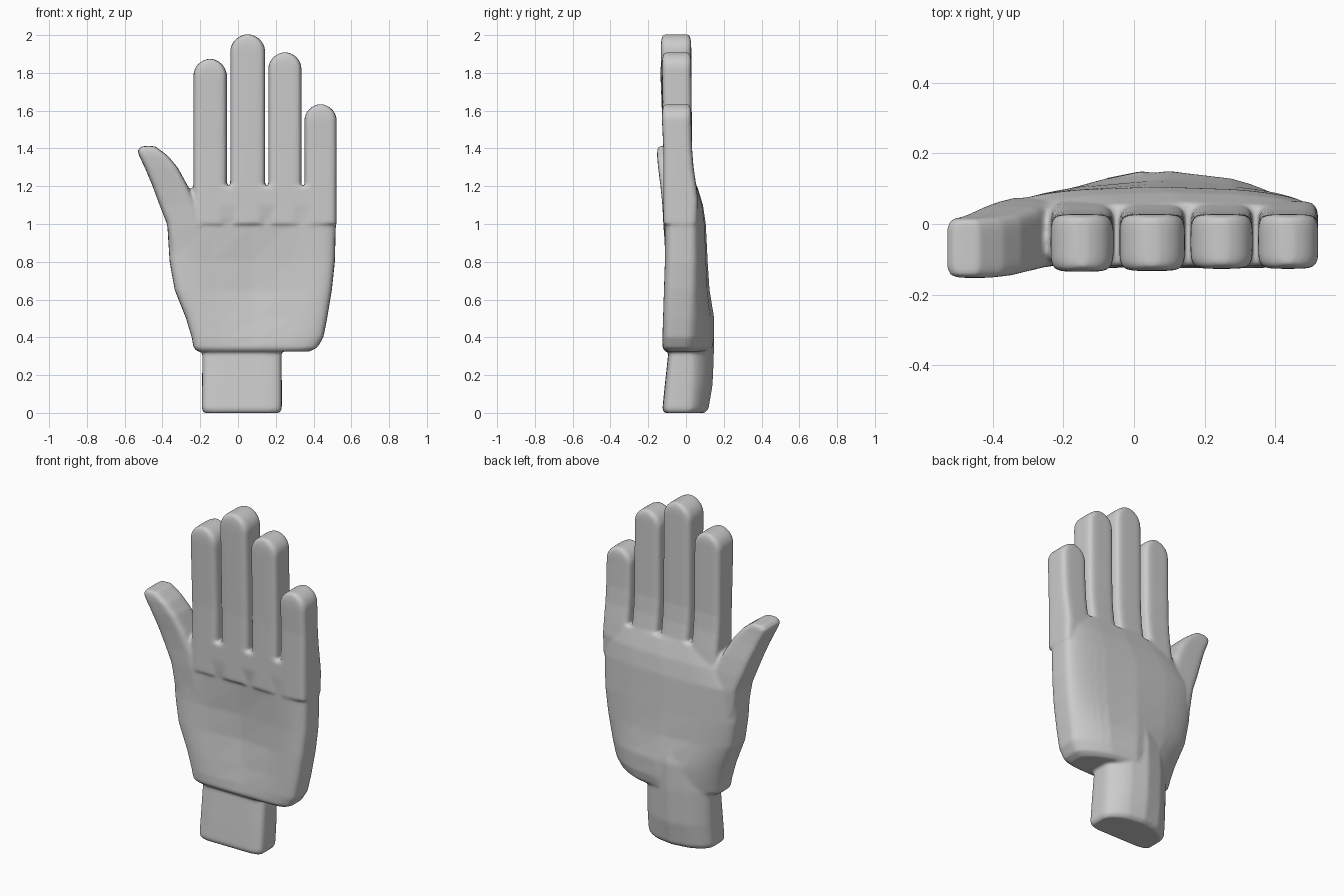
import bpy
import bmesh
from math import cos, sin, pi, sqrt, copysign

cube = bpy.data.objects.get("Cube")
if cube:
    bpy.data.objects.remove(cube, do_unlink=True)

RING_POINTS = 48


def rounded(value, power):
    """Push a sine or cosine outwards to give a rounded rectangle."""
    return copysign(abs(value) ** power, value)


def ring(bm, z, left, right, front, hollow, back, bulge, power=0.36):
    """Cross-section with an optional hollow front and arched back."""
    center, half = (left + right) / 2, (right - left) / 2
    middle = (front + back) / 2
    depth = (back - front) / 2
    verts = []
    for i in range(RING_POINTS):
        angle = 2 * pi * i / RING_POINTS
        u = rounded(cos(angle), power)
        v = rounded(sin(angle), power)
        arch = 1 - u * u
        reach = depth + bulge * arch if v > 0 else depth - hollow * arch * arch
        verts.append(bm.verts.new((center + half * u, middle + v * reach, z)))
    return verts


def loft(bm, sections):
    """Join cross-sections, bottom to top, into a closed solid."""
    rings = [ring(bm, *section) for section in sections]
    for low, high in zip(rings, rings[1:]):
        for i in range(RING_POINTS):
            j = (i + 1) % RING_POINTS
            bm.faces.new((low[i], low[j], high[j], high[i]))
    bm.faces.new(rings[0][::-1])
    bm.faces.new(rings[-1])


def finger(bm, left, right, top, front=-0.127):
    """Straight finger, thicker at the knuckle, with a half-round tip."""
    center, radius = (left + right) / 2, (right - left) / 2
    sections = [(z, left, right, -0.12, 0, back, 0)
                for z, back in ((1.0, 0.06), (1.12, 0.065), (1.2, 0.055),
                                (1.3, 0.04), (1.4, 0.032))]
    sections.append((top - radius, left, right, front, 0, 0.028, 0))
    for step in range(1, 9):
        rise = step / 8
        width = radius * max(sqrt(1 - rise * rise), 0.2)
        trim = 0.012 * rise ** 4
        sections.append((top - radius + radius * rise, center - width,
                         center + width, front + trim, 0, 0.028 - trim, 0))
    loft(bm, sections)


bm = bmesh.new()

# Wrist: flat front, arched back
loft(bm, [
    (0.0, -0.18, 0.22, -0.115, 0, 0.04, 0.06),
    (0.02, -0.192, 0.232, -0.125, 0, 0.05, 0.07),
    (0.15, -0.19, 0.232, -0.112, 0, 0.06, 0.082),
    (0.35, -0.188, 0.23, -0.09, 0, 0.065, 0.085),
    (0.5, -0.18, 0.23, -0.08, 0, 0.06, 0.09),
    (0.65, -0.15, 0.2, -0.06, 0, 0.05, 0.07),
])

# Palm: hollow in the middle, wide heel
loft(bm, [
    (0.325, -0.215, 0.38, -0.11, 0, 0.03, 0.09),
    (0.345, -0.235, 0.42, -0.125, 0, 0.04, 0.1),
    (0.4, -0.245, 0.452, -0.13, 0.01, 0.05, 0.1),
    (0.5, -0.275, 0.472, -0.13, 0.025, 0.06, 0.09),
    (0.65, -0.335, 0.497, -0.128, 0.042, 0.07, 0.055),
    (0.8, -0.362, 0.513, -0.122, 0.035, 0.075, 0.04),
    (1.0, -0.375, 0.518, -0.12, 0.015, 0.075, 0.03),
    (1.1, -0.3, 0.52, -0.12, 0, 0.065, 0.025),
    (1.2, -0.235, 0.522, -0.12, 0, 0.04, 0.02),
])

# Thumb: leans outwards to a blunt tip
loft(bm, [
    (0.85, -0.355, -0.15, -0.11, 0, 0.07, 0),
    (1.0, -0.376, -0.19, -0.12, 0, 0.075, 0),
    (1.1, -0.415, -0.222, -0.125, 0, 0.065, 0),
    (1.2, -0.452, -0.265, -0.135, 0, 0.05, 0),
    (1.3, -0.494, -0.32, -0.148, 0, 0.03, 0),
    (1.36, -0.523, -0.37, -0.153, 0, 0.02, 0),
    (1.39, -0.532, -0.41, -0.152, 0, 0.017, 0),
    (1.412, -0.51, -0.44, -0.145, 0, 0.01, 0),
])

# Four fingers, from the thumb side outwards
finger(bm, -0.236, -0.06, 1.873, -0.135)
finger(bm, -0.041, 0.144, 2.003, -0.133)
finger(bm, 0.161, 0.336, 1.908)
finger(bm, 0.352, 0.522, 1.633)

bmesh.ops.recalc_face_normals(bm, faces=bm.faces)
mesh = bpy.data.meshes.new("hand")
bm.to_mesh(mesh)
bm.free()
hand = bpy.data.objects.new("hand", mesh)
bpy.context.collection.objects.link(hand)

# Plain grey over the whole hand
grey = bpy.data.materials.new("light grey")
grey.use_nodes = True
color = (0.6, 0.6, 0.6, 1)
grey.diffuse_color = color
grey.node_tree.nodes["Principled BSDF"].inputs["Base Color"].default_value = color
mesh.materials.append(grey)

# Fuse the parts into one skin and soften the edges
fuse = hand.modifiers.new("fuse", "REMESH")
fuse.mode = "VOXEL"
fuse.voxel_size = 0.008
fuse.use_smooth_shade = True
soften = hand.modifiers.new("soften", "SMOOTH")
soften.factor = 0.5
soften.iterations = 10
